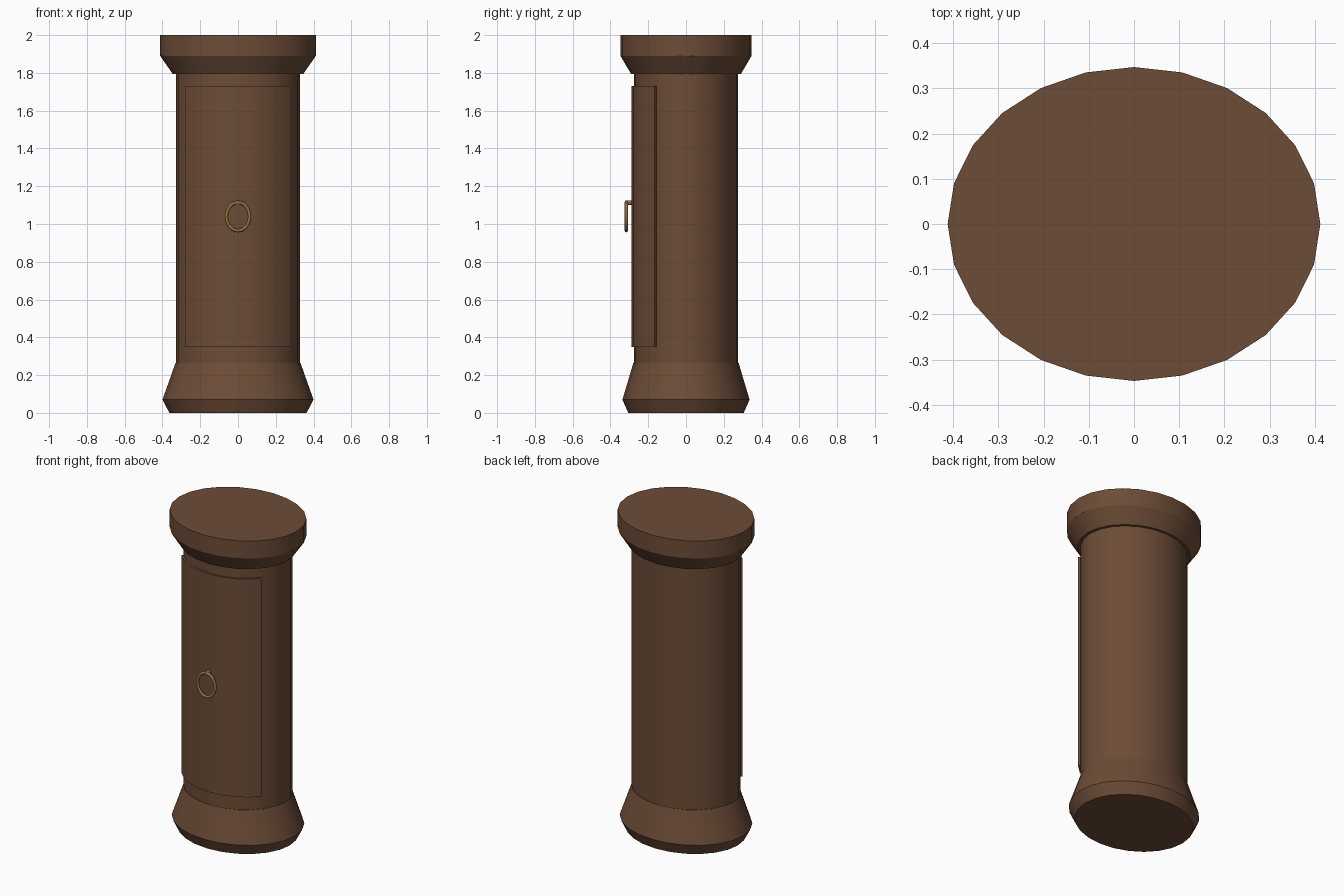
import bpy, bmesh
from math import sin, cos, pi, radians

if "Cube" in bpy.data.objects:
    bpy.data.objects.remove(bpy.data.objects["Cube"])

ASPECT = 0.842  # depth / width of the oval plan
SIDES = 24


def material(name, rgb):
    m = bpy.data.materials.new(name)
    m.diffuse_color = (*rgb, 1)
    m.use_nodes = True
    m.node_tree.nodes["Principled BSDF"].inputs["Base Color"].default_value = m.diffuse_color
    return m


wood = material("dark_wood", (0.15, 0.072, 0.038))
brass = material("brass", (0.27, 0.17, 0.055))


def finish(name, bm, mat, angle=30):
    bmesh.ops.recalc_face_normals(bm, faces=bm.faces)
    me = bpy.data.meshes.new(name)
    bm.to_mesh(me)
    bm.free()
    me.materials.append(mat)
    ob = bpy.data.objects.new(name, me)
    bpy.context.collection.objects.link(ob)
    bpy.ops.object.select_all(action='DESELECT')
    ob.select_set(True)
    bpy.context.view_layer.objects.active = ob
    bpy.ops.object.shade_smooth_by_angle(angle=radians(angle))
    return ob


def oval_lathe(name, profile):
    """Capped oval solid from (half width, z) points."""
    bm = bmesh.new()
    rings = [[bm.verts.new((r * cos(2 * pi * i / SIDES),
                            r * ASPECT * sin(2 * pi * i / SIDES), z))
              for i in range(SIDES)] for r, z in profile]
    for a, b in zip(rings, rings[1:]):
        for i in range(SIDES):
            j = (i + 1) % SIDES
            bm.faces.new((a[i], a[j], b[j], b[i]))
    bm.faces.new(rings[0])
    bm.faces.new(rings[-1])
    return finish(name, bm, wood)


# Base, column and cap
oval_lathe("base", [(0.363, 0), (0.40, 0.07), (0.366, 0.165), (0.331, 0.265)])
oval_lathe("column", [(0.328, 0.2), (0.328, 1.85)])
oval_lathe("cap", [(0.346, 1.795), (0.412, 1.89), (0.412, 2.0)])

# Curved door wrapped round the front
bm = bmesh.new()
N, HALF = 8, radians(55)
sections = []
for i in range(N + 1):
    a = -HALF + 2 * HALF * i / N
    sections.append([bm.verts.new((rx * sin(a), -ry * cos(a), z))
                     for rx, ry, z in ((0.341, 0.289, 0.35), (0.341, 0.289, 1.73),
                                       (0.315, 0.262, 1.73), (0.315, 0.262, 0.35))])
for a, b in zip(sections, sections[1:]):
    for k in range(4):
        m = (k + 1) % 4
        bm.faces.new((a[k], b[k], b[m], a[m]))
bm.faces.new(sections[0])
bm.faces.new(sections[-1])
finish("door", bm, wood)

# Hanging oval ring handle
bm = bmesh.new()
MAJ, MIN, TUBE = 32, 8, 0.009
rings = []
for i in range(MAJ):
    a = 2 * pi * i / MAJ
    rings.append([bm.verts.new(((0.061 + TUBE * cos(t)) * cos(a),
                                -0.316 + TUBE * sin(t),
                                1.04 + (0.075 + TUBE * cos(t)) * sin(a)))
                  for t in (2 * pi * k / MIN for k in range(MIN))])
for i in range(MAJ):
    a, b = rings[i], rings[(i + 1) % MAJ]
    for k in range(MIN):
        m = (k + 1) % MIN
        bm.faces.new((a[k], b[k], b[m], a[m]))
finish("ring_handle", bm, brass, 60)

# Stud joining the ring to the door
bm = bmesh.new()
ends = [[bm.verts.new((0.012 * cos(2 * pi * i / 12), y, 1.112 + 0.012 * sin(2 * pi * i / 12)))
         for i in range(12)] for y in (-0.322, -0.275)]
for i in range(12):
    j = (i + 1) % 12
    bm.faces.new((ends[0][i], ends[0][j], ends[1][j], ends[1][i]))
bm.faces.new(ends[0])
bm.faces.new(ends[1])
finish("handle_stud", bm, brass, 40)
